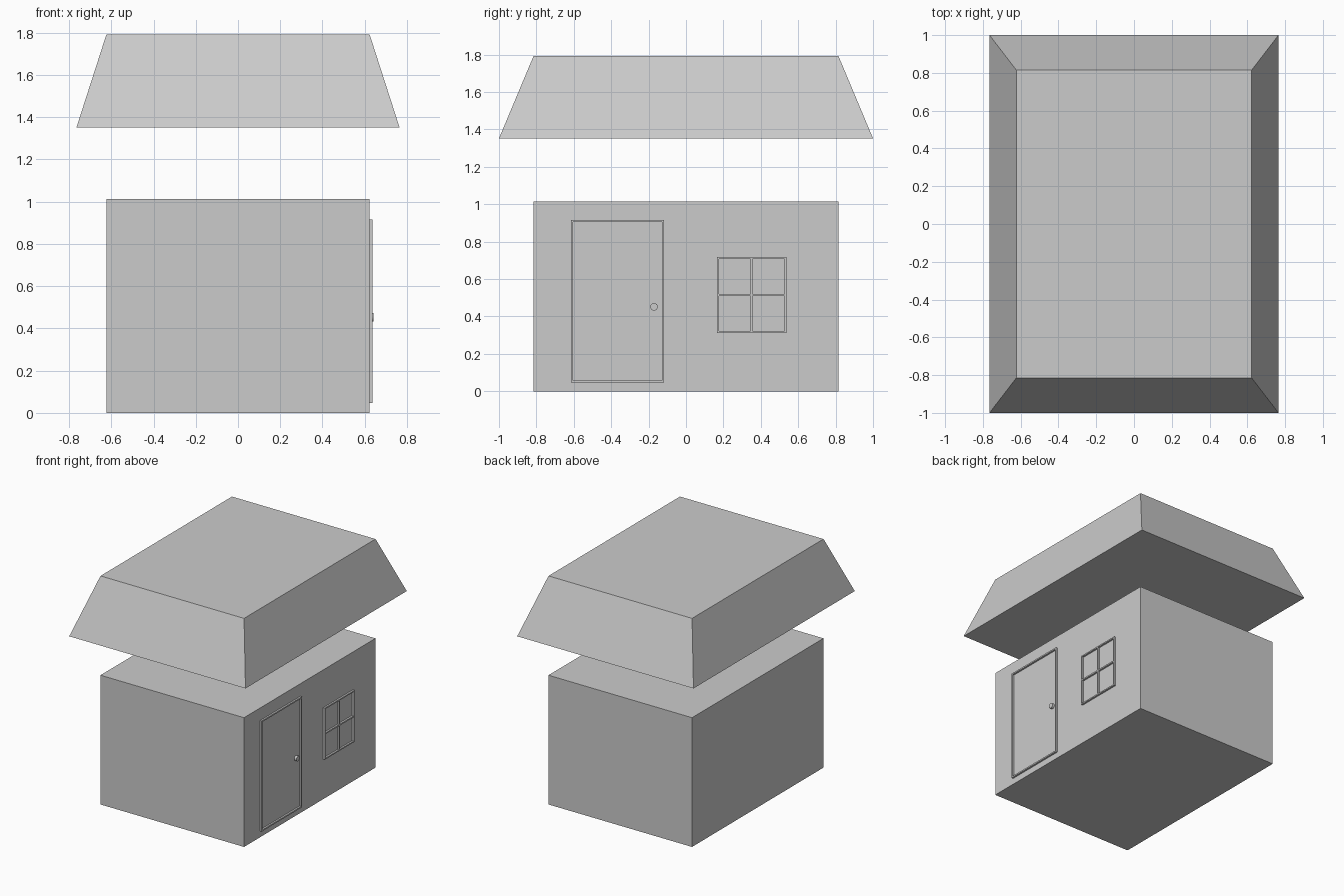
import bpy, bmesh, math
from mathutils import Matrix

if "Cube" in bpy.data.objects:
    bpy.data.objects.remove(bpy.data.objects["Cube"])

WALL_X, WALL_Y, WALL_TOP = 0.623, 0.815, 1.014


def finish(name, bm):
    bmesh.ops.recalc_face_normals(bm, faces=bm.faces[:])
    mesh = bpy.data.meshes.new(name)
    bm.to_mesh(mesh)
    bm.free()
    obj = bpy.data.objects.new(name, mesh)
    bpy.context.collection.objects.link(obj)
    return obj


def frustum(name, x0, y0, z0, x1, y1, z1):
    """Closed block whose top rectangle may differ from its bottom."""
    bm = bmesh.new()
    rings = []
    for x, y, z in ((x0, y0, z0), (x1, y1, z1)):
        rings.append([bm.verts.new((sx * x, sy * y, z))
                      for sx, sy in ((-1, -1), (1, -1), (1, 1), (-1, 1))])
    low, high = rings
    bm.faces.new(low)
    bm.faces.new(high)
    for i in range(4):
        j = (i + 1) % 4
        bm.faces.new((low[i], low[j], high[j], high[i]))
    return finish(name, bm)


def wall_frame(name, y0, y1, z0, z1, openings, depth):
    """Raised trim on the right wall: grid of cells with the openings left out."""
    ys, zs = openings
    bm = bmesh.new()
    y_lines = [y0] + ys + [y1]
    z_lines = [z0] + zs + [z1]
    grid = [[bm.verts.new((WALL_X, y, z)) for z in z_lines] for y in y_lines]
    for i in range(len(y_lines) - 1):
        for j in range(len(z_lines) - 1):
            if i % 2 and j % 2:
                continue
            bm.faces.new((grid[i][j], grid[i + 1][j],
                          grid[i + 1][j + 1], grid[i][j + 1]))
    ext = bmesh.ops.extrude_face_region(bm, geom=bm.faces[:])
    verts = [v for v in ext["geom"] if isinstance(v, bmesh.types.BMVert)]
    bmesh.ops.translate(bm, verts=verts, vec=(depth, 0, 0))
    return finish(name, bm)


# House body and floating hipped roof with a flat top
frustum("walls", WALL_X, WALL_Y, 0, WALL_X, WALL_Y, WALL_TOP)
frustum("roof", 0.765, 1.0, 1.352, WALL_X, WALL_Y, 1.793)

# Door trim
wall_frame("door_frame", -0.616, -0.118, 0.048, 0.916,
           ([-0.605, -0.128], [0.059, 0.905]), 0.014)

# Window trim with crossing bars
wall_frame("window_frame", 0.166, 0.536, 0.313, 0.718,
           ([0.176, 0.344, 0.355, 0.526], [0.323, 0.510, 0.521, 0.708]), 0.014)

# Round door knob
bm = bmesh.new()
bmesh.ops.create_cone(bm, cap_ends=True, segments=24, radius1=0.02, radius2=0.02,
                      depth=0.018,
                      matrix=Matrix.Translation((WALL_X + 0.009, -0.171, 0.452))
                      @ Matrix.Rotation(math.pi / 2, 4, 'Y'))
finish("door_knob", bm)
